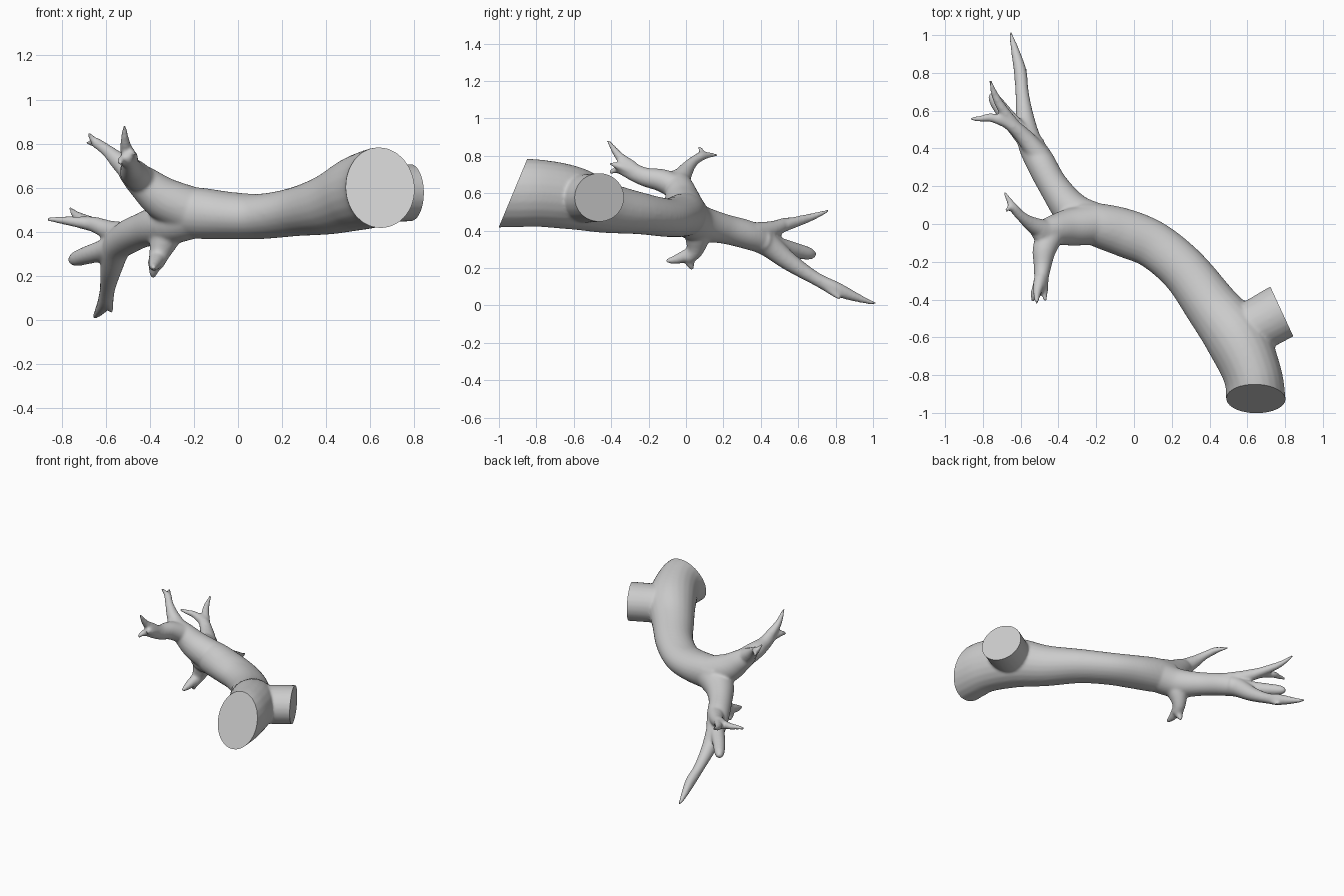
import bpy, bmesh, math
from mathutils import Vector

SIDES, STEPS = 24, 6
bm = bmesh.new()


def spline(a, b, c, d, t):
    return 0.5 * (2*b + (c-a)*t + (2*a-5*b+4*c-d)*t*t + (3*b-a-3*c+d)*t**3)


def tube(*pts):
    """Closed tube through (x, y, z, width radius[, height radius]) points."""
    p = [tuple(q) + (q[3],) * (5 - len(q)) for q in pts]
    p = [p[0]] + p + [p[-1]]
    path = []
    for i in range(1, len(p) - 2):
        for s in range(STEPS):
            path.append([spline(*(p[i+k][n] for k in (-1, 0, 1, 2)), s / STEPS) for n in range(5)])
    path.append(list(p[-1]))
    rings = []
    for i, q in enumerate(path):
        a, b = path[max(i-1, 0)], path[min(i+1, len(path)-1)]
        t = (Vector(b[:3]) - Vector(a[:3])).normalized()
        side = t.cross(Vector((0, 0, 1))).normalized()
        up = side.cross(t)
        rings.append([bm.verts.new(Vector(q[:3]) + side*q[3]*math.cos(w) + up*q[4]*math.sin(w))
                      for w in (2*math.pi*k/SIDES for k in range(SIDES))])
    for r0, r1 in zip(rings, rings[1:]):
        for k in range(SIDES):
            j = (k+1) % SIDES
            bm.faces.new((r0[k], r0[j], r1[j], r1[k]))
    bm.faces.new(rings[0][::-1])
    bm.faces.new(rings[-1])


# main trunk, running past its cut end
tube((.65, -1.12, .60, .165, .185), (.645, -.925, .60, .157, .183), (.625, -.79, .60, .155, .18),
     (.545, -.61, .575, .165, .17), (.415, -.44, .525, .143, .138), (.27, -.25, .492, .128, .112),
     (.11, -.115, .47, .126, .103), (-.04, -.05, .473, .128, .108), (-.19, -.005, .485, .116, .116),
     (-.31, .03, .49, .09, .10))
# side stump, running past its cut end
tube((.5, -.6, .565, .13), (.66, -.53, .572, .142, .13), (.78, -.465, .577, .146, .13), (.92, -.40, .58, .15, .13))
# upper limb with a forward fork and a rear fork
tube((-.2, 0, .49, .11), (-.33, -.015, .545, .10), (-.42, -.03, .615, .08), (-.485, -.04, .67, .06), (-.51, -.03, .70, .045))
tube((-.41, -.01, .61, .07), (-.47, -.12, .665, .065, .062), (-.485, -.23, .69, .046, .05), (-.495, -.34, .745, .03, .045), (-.5, -.37, .76, .02))
tube((-.497, -.29, .74, .035), (-.512, -.36, .80, .024), (-.515, -.42, .885, .008))
tube((-.49, -.28, .71, .03), (-.525, -.36, .725, .022), (-.535, -.41, .71, .01))
tube((-.48, -.28, .715, .03), (-.475, -.36, .745, .02), (-.468, -.41, .76, .008))
tube((-.46, -.04, .655, .06), (-.535, -.005, .715, .043), (-.59, .035, .765, .029), (-.645, .09, .805, .024))
tube((-.62, .07, .79, .024), (-.655, .085, .815, .018), (-.68, .068, .85, .008))
tube((-.62, .07, .79, .024), (-.655, .115, .803, .018), (-.687, .17, .803, .008))
# short hanging twig
tube((-.29, .06, .45, .075), (-.335, .06, .36, .065), (-.36, .045, .29, .045), (-.375, .0, .25, .036))
tube((-.365, .03, .28, .036), (-.38, -.04, .25, .028), (-.383, -.11, .235, .01))
tube((-.362, .04, .29, .04), (-.38, .02, .235, .028), (-.387, .037, .19, .01))
# rear limb
tube((-.2, .0, .48, .11), (-.32, .065, .44, .10), (-.425, .20, .41, .08), (-.5, .335, .375, .077),
     (-.55, .43, .33, .066), (-.575, .55, .235, .05), (-.592, .69, .145, .036), (-.603, .81, .085, .034, .038),
     (-.635, .94, .032, .02), (-.655, 1.015, .01, .008))
tube((-.597, .72, .125, .03), (-.585, .785, .07, .02), (-.573, .825, .033, .008))
# rear limb: lower blunt twig
tube((-.52, .40, .35, .065), (-.6, .485, .32, .05), (-.68, .58, .295, .042), (-.735, .655, .277, .034), (-.76, .69, .27, .016))
# rear limb: upper twig with two tips
tube((-.5, .36, .385, .06), (-.58, .46, .405, .046), (-.65, .525, .432, .036), (-.72, .565, .443, .028))
tube((-.65, .525, .432, .03), (-.75, .562, .447, .024), (-.81, .558, .453, .017), (-.865, .556, .457, .01))
tube((-.62, .505, .42, .034), (-.69, .60, .45, .028), (-.735, .68, .475, .02), (-.762, .765, .508, .008))

mesh = bpy.data.meshes.new("branch")
bmesh.ops.recalc_face_normals(bm, faces=bm.faces)
bm.to_mesh(mesh)
bm.free()
branch = bpy.data.objects.new("branch", mesh)
bpy.context.collection.objects.link(branch)
bpy.context.view_layer.objects.active = branch
branch.select_set(True)

# fuse limbs into one skin and soften the forks
rm = branch.modifiers.new("fuse", 'REMESH')
rm.mode = 'VOXEL'
rm.voxel_size = 0.008
sm = branch.modifiers.new("soften", 'SMOOTH')
sm.factor, sm.iterations = 0.5, 14
bpy.ops.object.modifier_apply(modifier="fuse")
bpy.ops.object.modifier_apply(modifier="soften")

# flat saw cuts on the trunk and stump
bm = bmesh.new()
bm.from_mesh(branch.data)
for co, no in (((.645, -.925, .60), (0, -.923, .385)), ((.782, -.462, .577), (.91, .42, 0))):
    geom = bm.verts[:] + bm.edges[:] + bm.faces[:]
    cut = bmesh.ops.bisect_plane(bm, geom=geom, plane_co=co, plane_no=no, clear_outer=True)
    rim = [e for e in cut["geom_cut"] if isinstance(e, bmesh.types.BMEdge)]
    bmesh.ops.holes_fill(bm, edges=rim, sides=0)
bmesh.ops.recalc_face_normals(bm, faces=bm.faces)
bm.to_mesh(branch.data)
bm.free()
bpy.ops.object.shade_smooth_by_angle(angle=math.radians(40))
